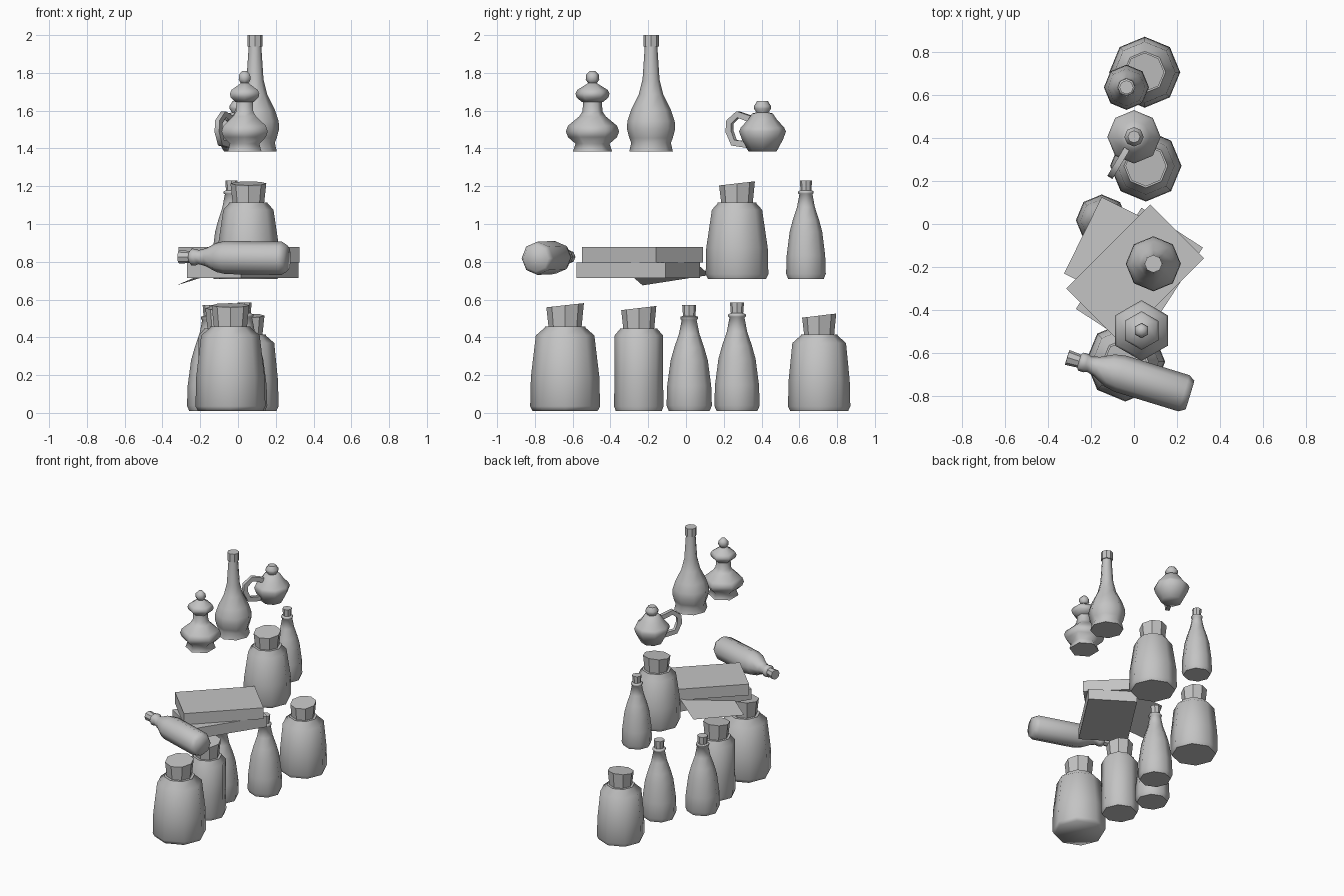
import bpy, bmesh
from math import sin, cos, pi, radians, atan2
from mathutils import Vector, Matrix

cube = bpy.data.objects.get("Cube")
if cube:
    bpy.data.objects.remove(cube)

grey = bpy.data.materials.new("plain_grey")
grey.use_nodes = True
grey.diffuse_color = (0.55, 0.55, 0.55, 1)
grey.node_tree.nodes["Principled BSDF"].inputs["Base Color"].default_value = grey.diffuse_color


def finish(name, bm, angle=None):
    """Turn a bmesh into a named object, optionally smooth below an angle."""
    bmesh.ops.recalc_face_normals(bm, faces=bm.faces)
    mesh = bpy.data.meshes.new(name)
    bm.to_mesh(mesh)
    bm.free()
    mesh.materials.append(grey)
    if angle:
        for p in mesh.polygons:
            p.use_smooth = True
        mesh.set_sharp_from_angle(angle=radians(angle))
    obj = bpy.data.objects.new(name, mesh)
    bpy.context.scene.collection.objects.link(obj)
    return obj


def lathe(name, profile, loc, sides=8, angle=65, slant=0.0):
    """Spin (radius, height) pairs into a closed low-poly vessel."""
    bm = bmesh.new()
    rings = []
    for i, (r, z) in enumerate(profile):
        tilt = slant if i == len(profile) - 1 else 0
        turn = [pi / 2 + 2 * pi * k / sides for k in range(sides)]
        rings.append([bm.verts.new((r * cos(a), r * sin(a), z + tilt * sin(a))) for a in turn])
    for low, high in zip(rings, rings[1:]):
        for k in range(sides):
            n = (k + 1) % sides
            bm.faces.new((low[k], low[n], high[n], high[k]))
    bm.faces.new(rings[0])
    bm.faces.new(rings[-1])
    obj = finish(name, bm, angle)
    obj.location = loc
    return obj


def jar(name, loc, r, shoulder, neck, top, shoulder_r, neck_r):
    """Wide storage jar with a slanted cork."""
    body = [(r * 0.93, 0), (r, 0.025), (r * 0.98, shoulder * 0.45),
            (shoulder_r, shoulder), (neck_r, neck - 0.005), (neck_r, neck)]
    lathe(name, body, loc)
    cork = [(neck_r * 0.8, neck - 0.02), (neck_r * 0.93, top)]
    lathe(name + "_cork", cork, loc, angle=30, slant=0.011)


def bottle(name, loc, r, h):
    """Slim stoppered bottle with a tapering neck."""
    shape = [(0.9, 0), (1, 0.05), (0.97, 0.24), (0.82, 0.48), (0.66, 0.6),
             (0.45, 0.73), (0.33, 0.86), (0.39, 0.87), (0.39, 0.89), (0.28, 0.9)]
    lathe(name, [(a * r, b * h) for a, b in shape], loc)
    lathe(name + "_stopper", [(r * 0.27, h * 0.89), (r * 0.31, h)], loc, angle=30)


# Lower row of jars and bottles
jar("front_jar", (-0.04, -0.64, 0.01), 0.185, 0.4, 0.447, 0.56, 0.155, 0.107)
jar("narrow_jar", (-0.08, -0.25, 0.01), 0.131, 0.4, 0.438, 0.545, 0.128, 0.1)
jar("back_jar", (0.05, 0.705, 0.01), 0.165, 0.36, 0.405, 0.505, 0.142, 0.097)
bottle("left_low_bottle", (-0.15, 0.017, 0.01), 0.12, 0.56)
bottle("right_low_bottle", (0.035, 0.27, 0.01), 0.12, 0.575)

# Middle row
jar("middle_jar", (0.055, 0.27, 0.71), 0.166, 0.365, 0.405, 0.505, 0.133, 0.102)
bottle("middle_bottle", (-0.035, 0.635, 0.71), 0.105, 0.52)

# Bottle lying on its side
lying_profile = [(0.07, 0), (0.088, 0.03), (0.088, 0.34), (0.078, 0.39), (0.048, 0.45),
                 (0.037, 0.49), (0.044, 0.505), (0.044, 0.53), (0.03, 0.54)]
base, tip = Vector((0.26, -0.795, 0.818)), Vector((-0.31, -0.62, 0.826))
turn = (tip - base).to_track_quat('Z', 'Y').to_matrix().to_4x4()
for part, prof, ang in (("lying_bottle", lying_profile, 65),
                        ("lying_bottle_stopper", [(0.031, 0.535), (0.036, 0.597)], 30)):
    lathe(part, prof, (0, 0, 0), angle=ang).matrix_world = Matrix.Translation(base) @ turn


# Two stacked books, each given by one long edge corner and directions
def book(name, centre, width, length, height, yaw):
    bm = bmesh.new()
    bmesh.ops.create_cube(bm, size=1)
    bmesh.ops.scale(bm, vec=(width, length, height), verts=bm.verts)
    obj = finish(name, bm)
    obj.location = centre
    obj.rotation_euler.z = yaw


book("lower_book", (0.025, -0.252, 0.755), 0.34, 0.56, 0.08, atan2(-0.185, 0.285))
book("upper_book", (0.005, -0.23, 0.837), 0.354, 0.552, 0.084, -pi / 4)

# Loose sheet poking out from under the books
bm = bmesh.new()
inward = Vector((0.2, -0.1, 0.088))
near, far = Vector((-0.325, -0.23, 0.675)), Vector((-0.15, 0.125, 0.73))
bm.faces.new([bm.verts.new(p) for p in (near, near + inward, far + inward, far)])
bmesh.ops.solidify(bm, geom=bm.faces[:], thickness=0.002)
finish("loose_sheet", bm)

# Tall decanter
lathe("tall_decanter", [(0.115, 0), (0.105, 0.045), (0.115, 0.07), (0.128, 0.12), (0.125, 0.16),
                        (0.105, 0.22), (0.065, 0.3), (0.045, 0.38), (0.033, 0.56)],
      (0.09, -0.185, 1.385))
lathe("decanter_cap", [(0.041, 0.555), (0.041, 0.615)], (0.09, -0.185, 1.385), angle=30)

# Six-sided double-bellied flask
flask = (0.035, -0.495, 1.385)
lathe("flask", [(0.103, 0), (0.09, 0.04), (0.13, 0.075), (0.141, 0.105), (0.13, 0.135),
                (0.07, 0.185), (0.053, 0.21), (0.05, 0.26)], flask, sides=6)
lathe("flask_upper", [(0.055, 0.26), (0.085, 0.285), (0.09, 0.305), (0.08, 0.325),
                      (0.04, 0.35), (0.022, 0.362)], flask, sides=6)
lathe("flask_knob", [(0.02, 0.355), (0.036, 0.38), (0.034, 0.405), (0.015, 0.425)], flask, sides=6)

# Small jug with lid knob and handle
jug = Vector((0, 0.405, 1.385))
lathe("jug", [(0.075, 0), (0.11, 0.065), (0.124, 0.105), (0.115, 0.125),
              (0.075, 0.17), (0.055, 0.2), (0.035, 0.205)], jug)
lathe("jug_knob", [(0.025, 0.195), (0.045, 0.225), (0.045, 0.24), (0.028, 0.266)], jug, angle=40)

bm = bmesh.new()
out, side = Vector((-0.51, -0.86, 0)), Vector((0.86, -0.51, 0))
path = [Vector(p) for p in ((0.07, 0.17), (0.15, 0.195), (0.2, 0.155),
                            (0.203, 0.105), (0.175, 0.045), (0.09, 0.035))]
rings = []
for i, p in enumerate(path):
    along = (path[min(i + 1, len(path) - 1)] - path[max(i - 1, 0)]).normalized()
    normal = Vector((-along.y, along.x)) * 0.017
    ring = []
    for n, s in ((1, 1), (1, -1), (-1, -1), (-1, 1)):
        q = p + normal * n
        ring.append(bm.verts.new(jug + out * q.x + Vector((0, 0, q.y)) + side * 0.014 * s))
    rings.append(ring)
for a, b in zip(rings, rings[1:]):
    for k in range(4):
        n = (k + 1) % 4
        bm.faces.new((a[k], a[n], b[n], b[k]))
bm.faces.new(rings[0])
bm.faces.new(rings[-1])
finish("jug_handle", bm, 65)
